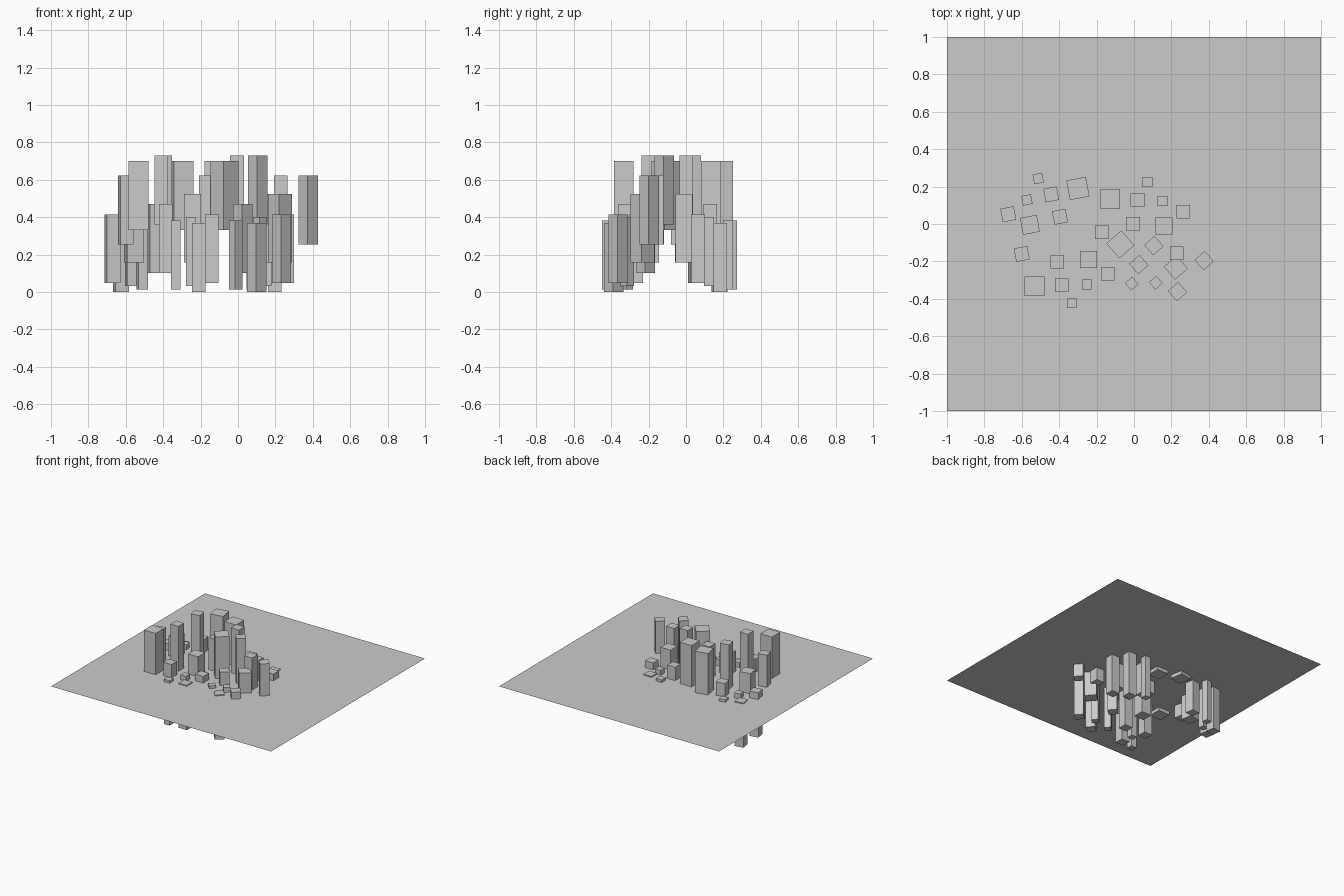
import bpy
from math import radians, sin, cos

if "Cube" in bpy.data.objects:
    bpy.data.objects.remove(bpy.data.objects["Cube"])

H = 0.368          # every tower has the same height and is sunk by a different depth
GROUND_Z = 0.36

# One city block: (dx, dy, width, top height) measured from its widest tower
BLOCK = [
    (0.0, 0.0, 0.106, 0.700),
    (0.288, 0.144, 0.091, 0.525),
    (0.122, 0.131, 0.073, 0.729),
    (0.146, 0.005, 0.073, 0.470),
    (0.279, 0.010, 0.052, 0.400),
    (0.323, -0.050, 0.073, 0.368),
    (0.199, -0.091, 0.052, 0.381),
    (0.391, 0.067, 0.073, 0.415),
]
# Blocks: origin, rotation, y flip, position of the detached tower
GROUPS = [
    ("west", (-0.30, 0.19), 190.6, 1, (-0.60, -0.16)),
    ("north", (-0.127, 0.133), 0, -1, (-0.173, -0.045)),
    ("east", (-0.073, -0.109), -49.3, 1, (0.375, -0.196)),
    ("south", (-0.532, -0.333), 0, 1, (0.228, -0.157)),
]


def tower(name, x, y, width, top, angle):
    bpy.ops.mesh.primitive_cube_add(size=1, location=(x, y, top - H / 2),
                                    rotation=(0, 0, angle))
    ob = bpy.context.object
    ob.name = name
    ob.scale = (width, width, H)


# Ground sheet
bpy.ops.mesh.primitive_plane_add(size=2, location=(0, 0, GROUND_Z))
bpy.context.object.name = "ground_sheet"

# Tower blocks
for name, (ox, oy), deg, flip, lone in GROUPS:
    a = radians(deg)
    for i, (dx, dy, w, top) in enumerate(BLOCK):
        dy *= flip
        tower(f"{name}_tower_{i + 1}",
              ox + dx * cos(a) - dy * sin(a),
              oy + dx * sin(a) + dy * cos(a), w, top, a)
    tower(f"{name}_detached_tower", *lone, 0.073, 0.623, a)
